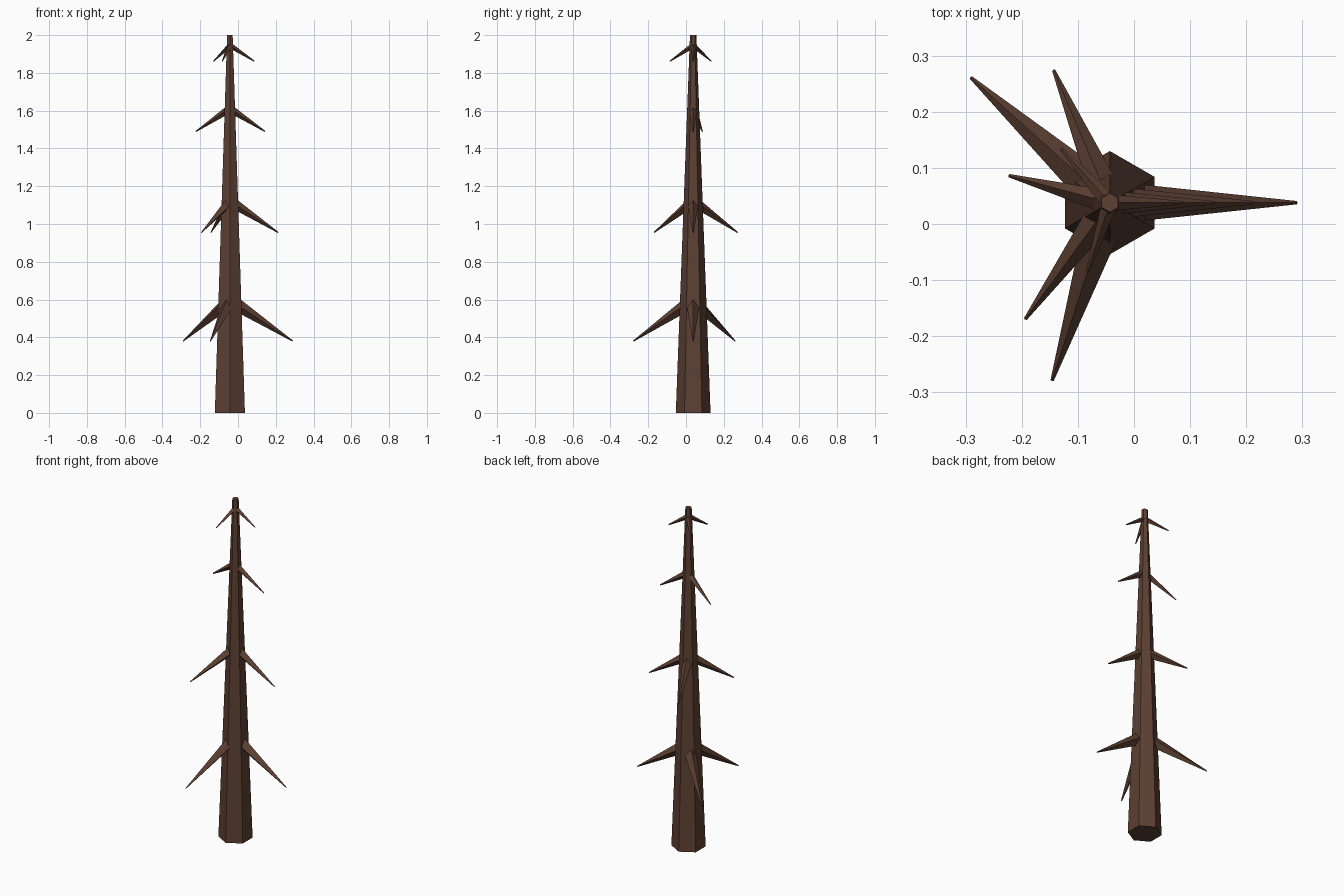
import bpy, bmesh, math
from mathutils import Vector, Matrix

if "Cube" in bpy.data.objects:
    bpy.data.objects.remove(bpy.data.objects["Cube"])

bark = bpy.data.materials.new("dark brown bark")
bark.diffuse_color = (0.107, 0.051, 0.033, 1)
bark.use_nodes = True
bark.node_tree.nodes["Principled BSDF"].inputs["Base Color"].default_value = bark.diffuse_color

CX, CY = -0.043, 0.038   # trunk axis


def cone(name, sides, r1, r2, depth, matrix):
    """Flat-shaded tapered prism placed by a matrix."""
    bm = bmesh.new()
    bmesh.ops.create_cone(bm, cap_ends=True, segments=sides,
                          radius1=r1, radius2=r2, depth=depth)
    bm.transform(matrix)
    me = bpy.data.meshes.new(name)
    bm.to_mesh(me)
    bm.free()
    me.materials.append(bark)
    ob = bpy.data.objects.new(name, me)
    bpy.context.collection.objects.link(ob)
    return ob


# Trunk: tapered hexagon with corners towards +y and -y
cone("trunk", 6, 0.092, 0.017, 2.0, Matrix.Translation((CX, CY, 1.0)))

# Branch tiers: tip height, horizontal reach, directions in degrees
tiers = [
    (0.38, 0.333, (0, 138, 252)),
    (0.955, 0.256, (0, 113, 234)),
    (1.49, 0.186, (0, 165)),
    (1.862, 0.129, (0, 132, 252)),
]
SLOPE = 0.65             # drop per unit of reach

for t, (tip_z, reach, angles) in enumerate(tiers, 1):
    for b, deg in enumerate(angles, 1):
        a = math.radians(deg)
        out = Vector((math.cos(a), math.sin(a), 0))
        root = Vector((CX, CY, tip_z + SLOPE * reach))
        tip = Vector((CX, CY, tip_z)) + out * reach
        axis = (tip - root).normalized()
        side = Vector((-out.y, out.x, 0))
        up = axis.cross(side)
        rot = Matrix((side, up, axis)).transposed()
        if rot.determinant() < 0:
            rot = Matrix((side, -up, axis)).transposed()
        place = Matrix.Translation((root + tip) / 2) @ rot.to_4x4()
        cone(f"branch_{t}_{b}", 4, 0.115 * reach, 0.003,
             (tip - root).length, place)
